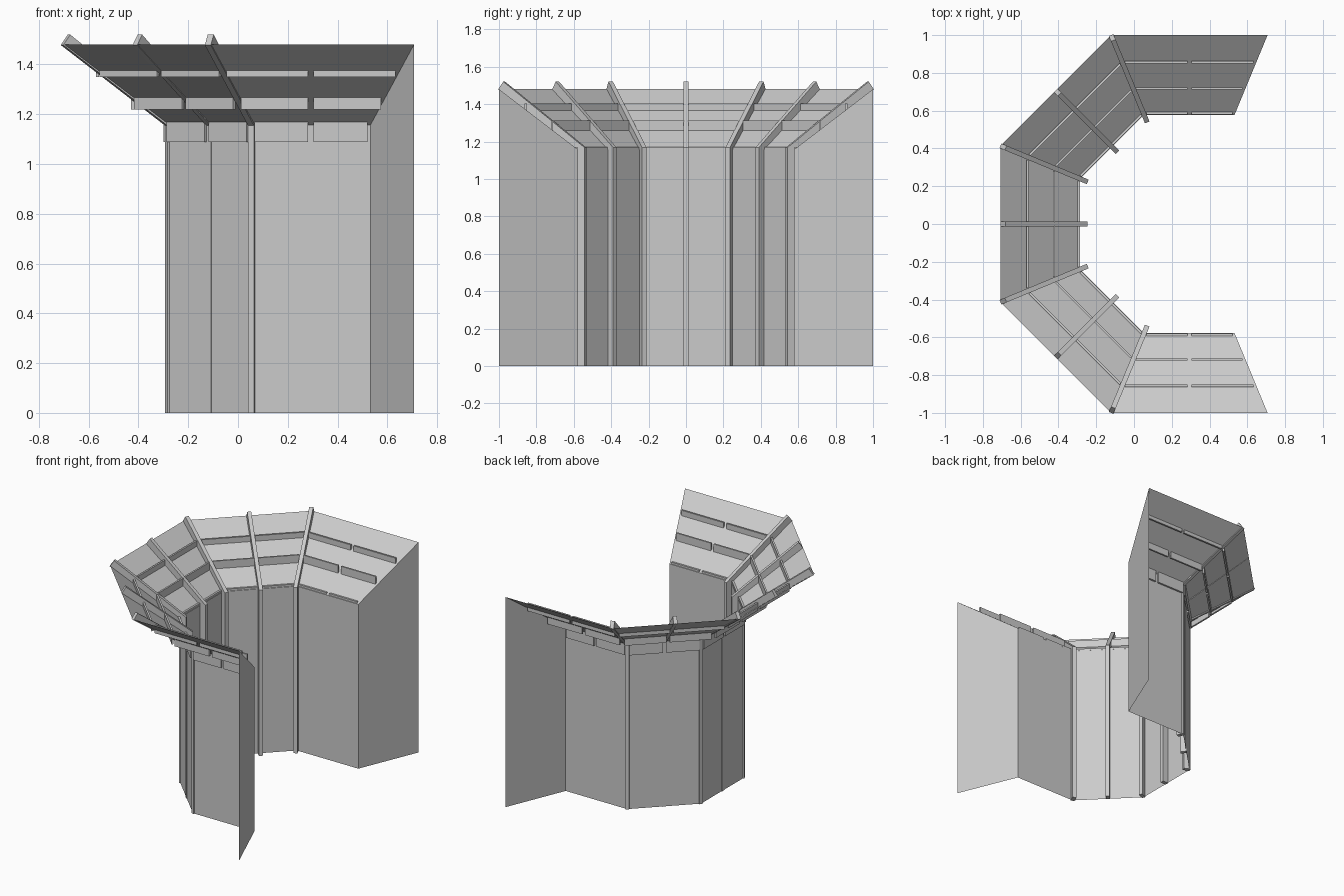
import bpy
from math import radians, tan, cos
from mathutils import Matrix, Vector

if "Cube" in bpy.data.objects:
    bpy.data.objects.remove(bpy.data.objects["Cube"])

CX = 0.293                      # octagon centre
T, C = tan(radians(22.5)), cos(radians(22.5))
RI, RO = 0.578, 1.0             # inner / outer apothem
ZI, ZO = 1.157, 1.48            # roof height at inner / outer edge


def place(points, angle):
    """Local (outward, sideways, up) points turned about the octagon centre."""
    m = Matrix.Translation((CX, 0, 0)) @ Matrix.Rotation(radians(angle), 4, 'Z')
    return [m @ Vector(p) for p in points]


def make(name, verts, faces):
    me = bpy.data.meshes.new(name)
    me.from_pydata(verts, [], faces)
    me.update()
    ob = bpy.data.objects.new(name, me)
    bpy.context.collection.objects.link(ob)
    return ob


def prism(name, profile, width, angle, stretch=1.0):
    """Extrude an (outward, up) profile sideways."""
    n = len(profile)
    pts = [(r * stretch, s * width / 2, z) for s in (-1, 1) for r, z in profile]
    faces = [tuple(range(n)), tuple(reversed(range(n, 2 * n)))]
    faces += [(i, i + n, (i + 1) % n + n, (i + 1) % n) for i in range(n)]
    return make(name, place(pts, angle), faces)


def board(name, r0, r1, y0, y1, z0, z1, angle):
    pts = [(r, y, z) for r in (r0, r1) for y in (y0, y1) for z in (z0, z1)]
    return make(name, place(pts, angle),
                [(0, 1, 3, 2), (4, 6, 7, 5), (0, 4, 5, 1),
                 (2, 3, 7, 6), (0, 2, 6, 4), (1, 5, 7, 3)])


# wall, flared roof and cross boards on five octagon sides
boards = [(0.580, 0.593, 1.088, 1.172), (0.711, 0.723, 1.22, 1.313),
          (0.851, 0.863, 1.35, 1.404)]
for a in (90, 135, 180, 225, 270):
    make("wall_panel", place([(RI, -RI * T, 0), (RI, RI * T, 0),
                              (RI, RI * T, ZI), (RI, -RI * T, ZI)], a), [(0, 1, 2, 3)])
    make("roof_panel", place([(RI, -RI * T, ZI), (RI, RI * T, ZI),
                              (RO, RO * T, ZO), (RO, -RO * T, ZO)], a), [(0, 1, 2, 3)])
    for r0, r1, z0, z1 in boards:
        end = r0 * T - 0.013
        for y0, y1 in ((-end, -0.011), (0.011, end)):
            board("cross_board", r0, r1, y0, y1, z0, z1, a)

# post and rafter ribs at corners and mid-sides
rib = [(0.582, 0), (0.582, 1.155), (RO, 1.478), (0.972, 1.52), (0.538, 1.168), (0.538, 0)]
for i in range(7):
    a = 112.5 + 22.5 * i
    prism("rib", rib, 0.026, a, 1 / C if i % 2 == 0 else 1.0)

# end walls closing both open ends
for a in (67.5, -67.5):
    make("end_wall", place([(RI / C, 0, 0), (RO / C, 0, 0),
                            (RO / C, 0, ZO), (RI / C, 0, ZI)], a), [(0, 1, 2, 3)])
